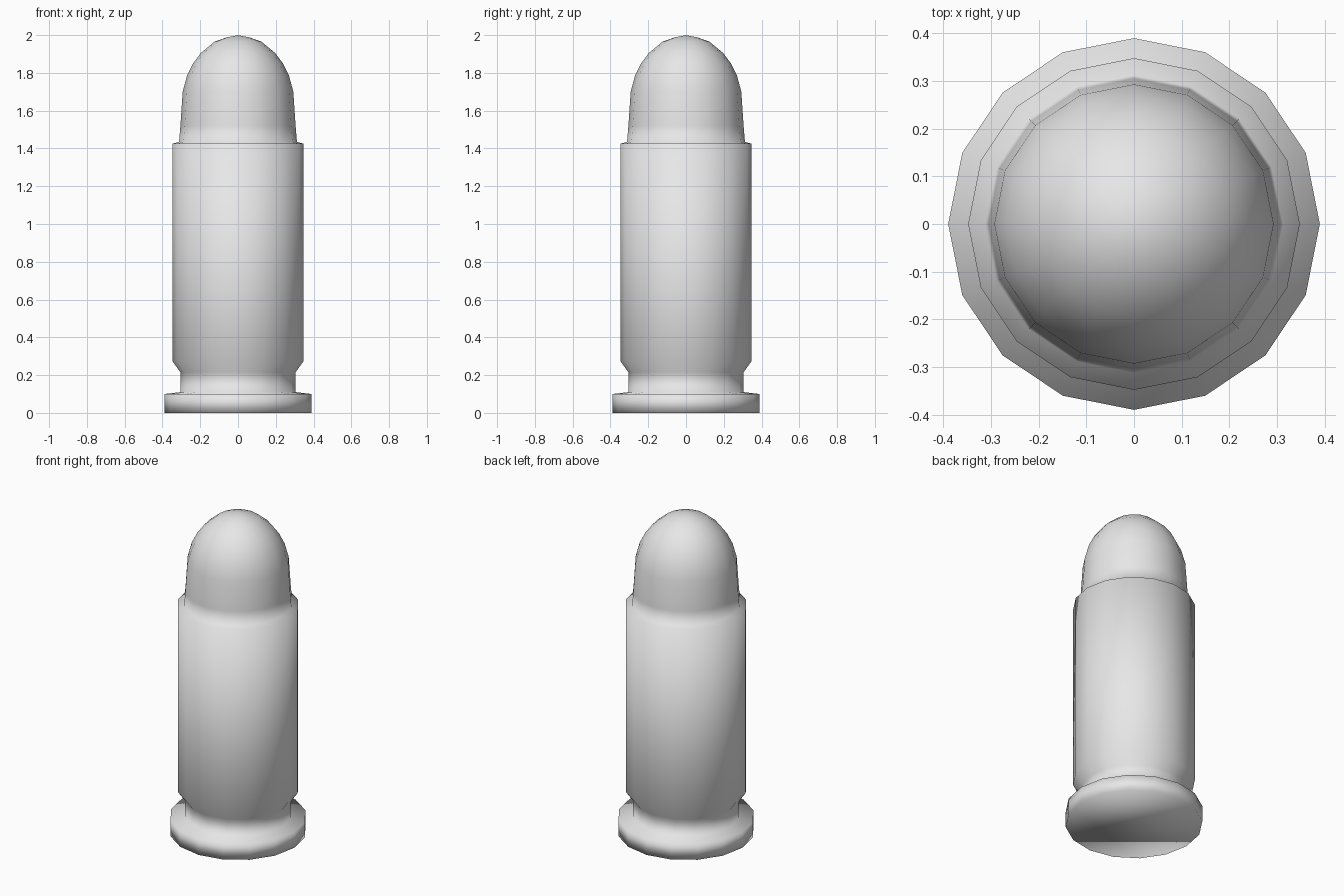
import bpy
import bmesh
import math

if "Cube" in bpy.data.objects:
    bpy.data.objects.remove(bpy.data.objects["Cube"])

SIDES = 16

# Profile as (radius, height), from the base rim up to the rounded nose
PROFILE = [
    (0.39, 0.0), (0.39, 0.10),                  # base rim
    (0.305, 0.11), (0.305, 0.215),              # extraction groove
    (0.348, 0.275), (0.348, 1.425),             # case wall
    (0.312, 1.435), (0.305, 1.52),              # case mouth and nose root
    (0.293, 1.70), (0.27, 1.785), (0.238, 1.85),
    (0.197, 1.905), (0.125, 1.965), (0.06, 1.988),
]
TIP = 2.0

grey = bpy.data.materials.new("light grey metal")
grey.diffuse_color = (0.8, 0.8, 0.8, 1.0)
grey.use_nodes = True
grey.node_tree.nodes["Principled BSDF"].inputs["Base Color"].default_value = grey.diffuse_color

bm = bmesh.new()
rings = []
for r, z in PROFILE:
    rings.append([bm.verts.new((r * math.cos(math.tau * i / SIDES),
                                r * math.sin(math.tau * i / SIDES), z))
                  for i in range(SIDES)])

# Walls between neighbouring rings
for low, high in zip(rings, rings[1:]):
    for i in range(SIDES):
        j = (i + 1) % SIDES
        bm.faces.new((low[i], low[j], high[j], high[i]))

# Flat base and pointed fan at the nose
bm.faces.new(rings[0][::-1])
tip = bm.verts.new((0, 0, TIP))
for i in range(SIDES):
    bm.faces.new((rings[-1][i], rings[-1][(i + 1) % SIDES], tip))

# The whole turned body is smooth shaded
for face in bm.faces:
    face.smooth = True

mesh = bpy.data.meshes.new("cartridge")
bm.to_mesh(mesh)
bm.free()
mesh.materials.append(grey)
body = bpy.data.objects.new("cartridge", mesh)
bpy.context.collection.objects.link(body)
